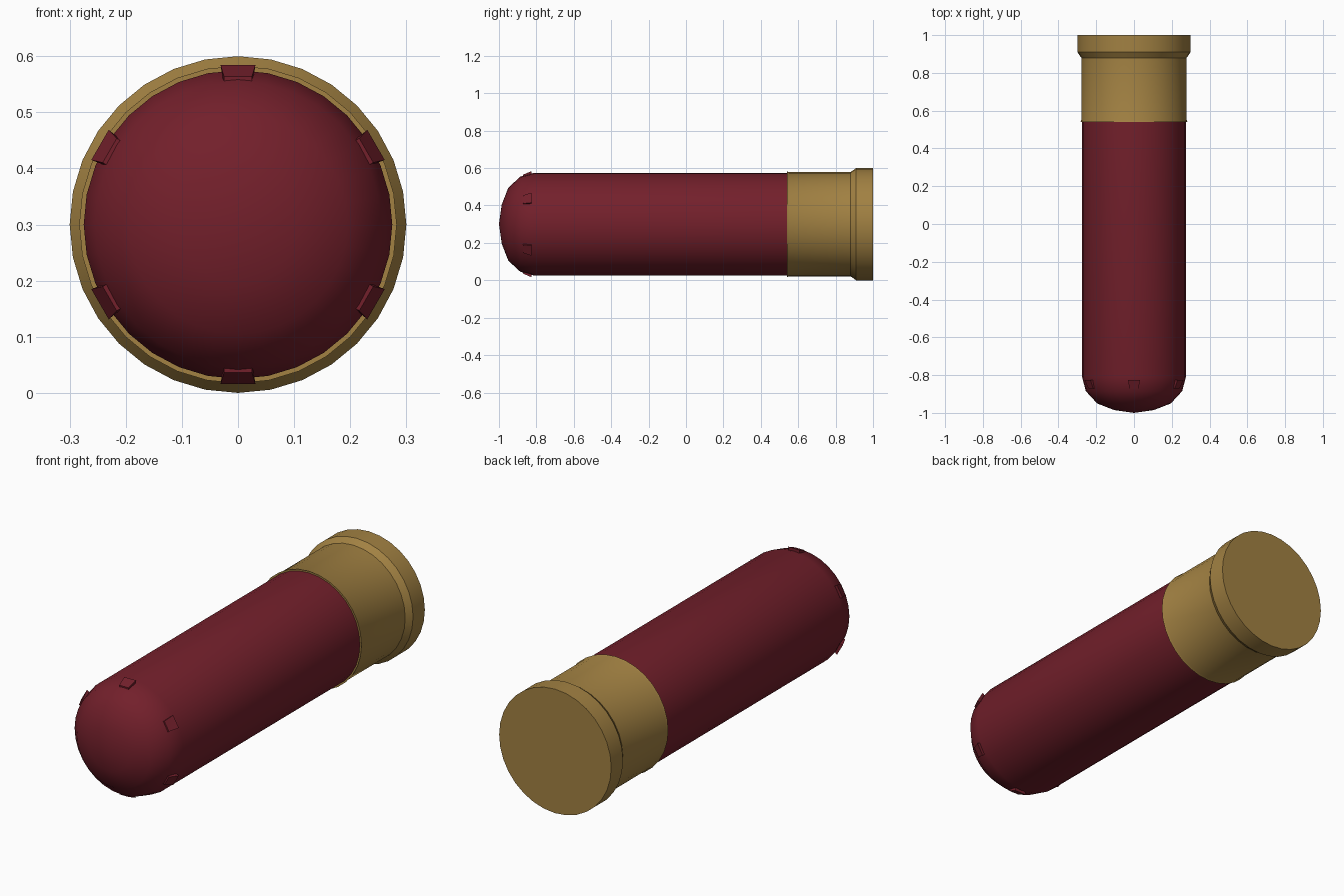
import bpy, bmesh, math
from mathutils import Matrix

if "Cube" in bpy.data.objects:
    bpy.data.objects.remove(bpy.data.objects["Cube"])

SIDES = 32
AXIS_Z = 0.3


def material(name, rgb):
    m = bpy.data.materials.new(name)
    m.diffuse_color = (*rgb, 1)
    m.use_nodes = True
    m.node_tree.nodes["Principled BSDF"].inputs["Base Color"].default_value = m.diffuse_color
    return m


def finish(name, bm, mat, smooth=None):
    bmesh.ops.recalc_face_normals(bm, faces=bm.faces)
    me = bpy.data.meshes.new(name)
    bm.to_mesh(me)
    bm.free()
    me.materials.append(mat)
    ob = bpy.data.objects.new(name, me)
    bpy.context.collection.objects.link(ob)
    ob.location.z = AXIS_Z
    if smooth:
        bpy.ops.object.select_all(action='DESELECT')
        ob.select_set(True)
        bpy.context.view_layer.objects.active = ob
        bpy.ops.object.shade_smooth_by_angle(angle=math.radians(smooth))
    return ob


def lathe(name, profile, mat, smooth):
    """Spin (y, radius) points around the y axis."""
    bm = bmesh.new()
    verts = [bm.verts.new((0, y, r)) for y, r in profile]
    edges = [bm.edges.new(p) for p in zip(verts, verts[1:])]
    bmesh.ops.spin(bm, geom=verts + edges, cent=(0, 0, 0), axis=(0, 1, 0),
                   angle=2 * math.pi, steps=SIDES, use_duplicate=False)
    bmesh.ops.remove_doubles(bm, verts=bm.verts, dist=1e-4)
    return finish(name, bm, mat, smooth)


red = material("red_plastic", (0.17, 0.014, 0.024))
brass = material("brass", (0.36, 0.22, 0.055))

# Plastic tube with domed front end
lathe("hull", [(-1.0, 0), (-0.985, 0.105), (-0.95, 0.195), (-0.885, 0.255),
               (-0.81, 0.275), (0.56, 0.275)], red, 35)

# Metal base cup with flared rim and flat back
lathe("base_cup", [(0.56, 0.272), (0.54, 0.275), (0.54, 0.283), (0.55, 0.279),
                   (0.88, 0.279), (0.91, 0.3), (1.0, 0.3), (1.0, 0)], brass, 25)

# Six raised wedge tabs around the dome shoulder
bm = bmesh.new()
for i in range(6):
    new = bmesh.ops.create_cube(bm, size=1)["verts"]
    for v in new:
        back, top = v.co.y > 0, v.co.z > 0
        side = math.copysign(1, v.co.x)
        v.co.x = side * (0.031 if top and back else 0.025)
        v.co.y = -0.825 if back else -0.872
        v.co.z = (0.284 if back else 0.264) if top else 0.245
    bmesh.ops.rotate(bm, verts=new, cent=(0, 0, 0),
                     matrix=Matrix.Rotation(i * math.pi / 3, 3, 'Y'))
finish("crimp_tabs", bm, red)
